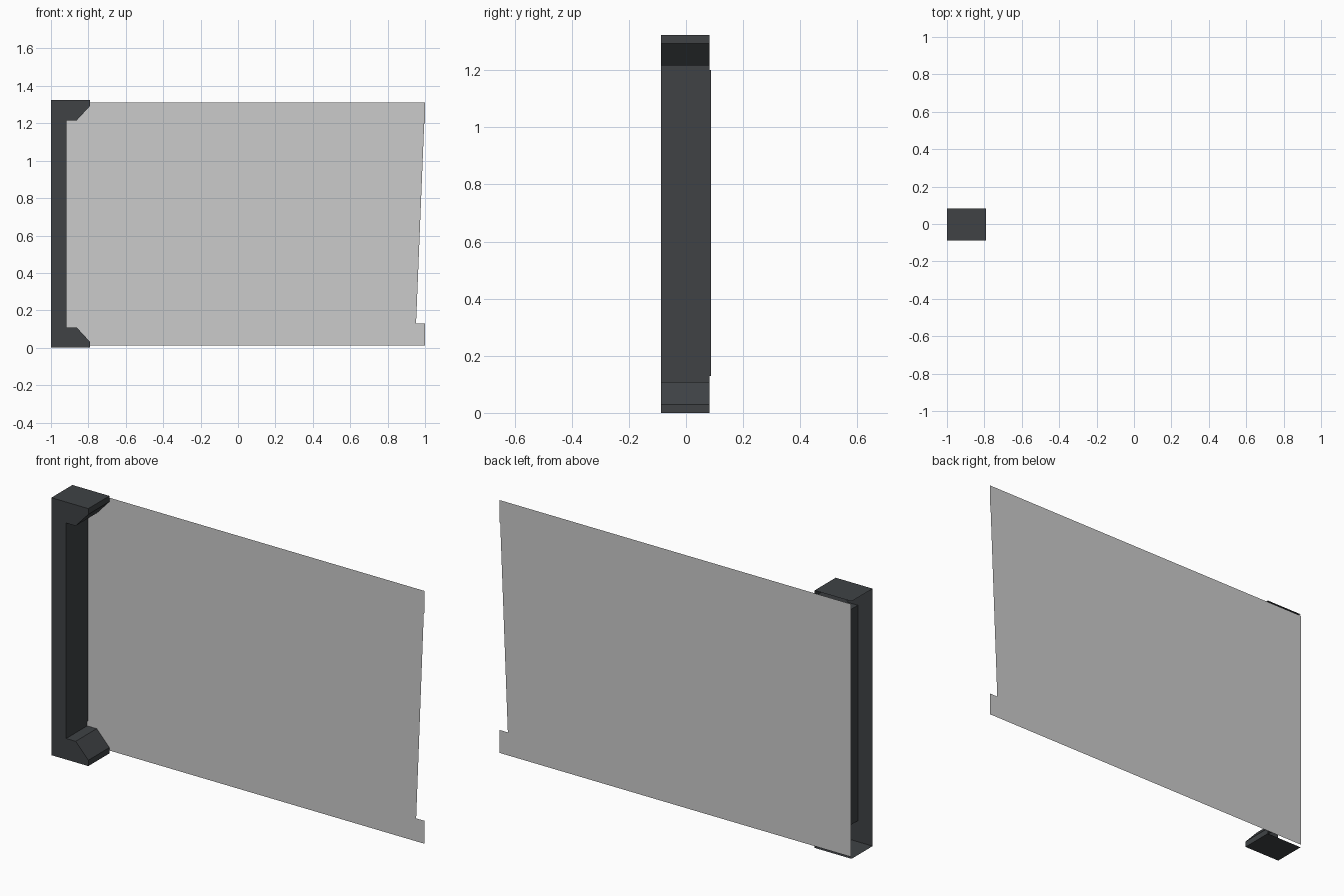
import bpy, bmesh

if "Cube" in bpy.data.objects:
    bpy.data.objects.remove(bpy.data.objects["Cube"])

FRONT, BACK, PANEL_Y = -0.088, 0.083, 0.088
H = 1.324


def finish(name, bm, mat=None):
    me = bpy.data.meshes.new(name)
    bm.to_mesh(me)
    bm.free()
    ob = bpy.data.objects.new(name, me)
    bpy.context.collection.objects.link(ob)
    if mat:
        me.materials.append(mat)
    return ob


dark = bpy.data.materials.new("dark_metal")
dark.diffuse_color = (0.05, 0.055, 0.06, 1)
dark.use_nodes = True
dark.node_tree.nodes["Principled BSDF"].inputs["Base Color"].default_value = dark.diffuse_color

# C-shaped bracket: front plate plus side walls, open at the back and outer left
half = [(-1, 0), (-0.79, 0), (-0.79, 0.03), (-0.862, 0.108), (-0.916, 0.108)]
profile = half + [(x, H - z) for x, z in reversed(half)]
bm = bmesh.new()
front = [bm.verts.new((x, FRONT, z)) for x, z in profile]
back = [bm.verts.new((x, BACK, z)) for x, z in profile]
bm.faces.new(front)
for i in range(len(profile) - 1):
    bm.faces.new((front[i], back[i], back[i + 1], front[i + 1]))
# narrow lip joining the inner wall to the panel notch
lip = [(-0.916, y, z) for y, z in
       ((BACK, 0.13), (PANEL_Y, 0.13), (PANEL_Y, 1.2), (BACK, 1.2))]
bm.faces.new([bm.verts.new(p) for p in lip])
finish("edge_bracket", bm, dark)

# Thin flat panel, notched along both short edges
low = [(-0.916, 0.13), (-1, 0.13), (-1, 0.012), (1, 0.012), (1, 0.13), (0.952, 0.13)]
outline = low + [(x, H + 0.004 - z if z > 0.1 else H - z) for x, z in reversed(low)]
bm = bmesh.new()
bm.faces.new([bm.verts.new((x, PANEL_Y, z)) for x, z in outline])
bmesh.ops.triangulate(bm, faces=bm.faces[:])
finish("back_panel", bm)
